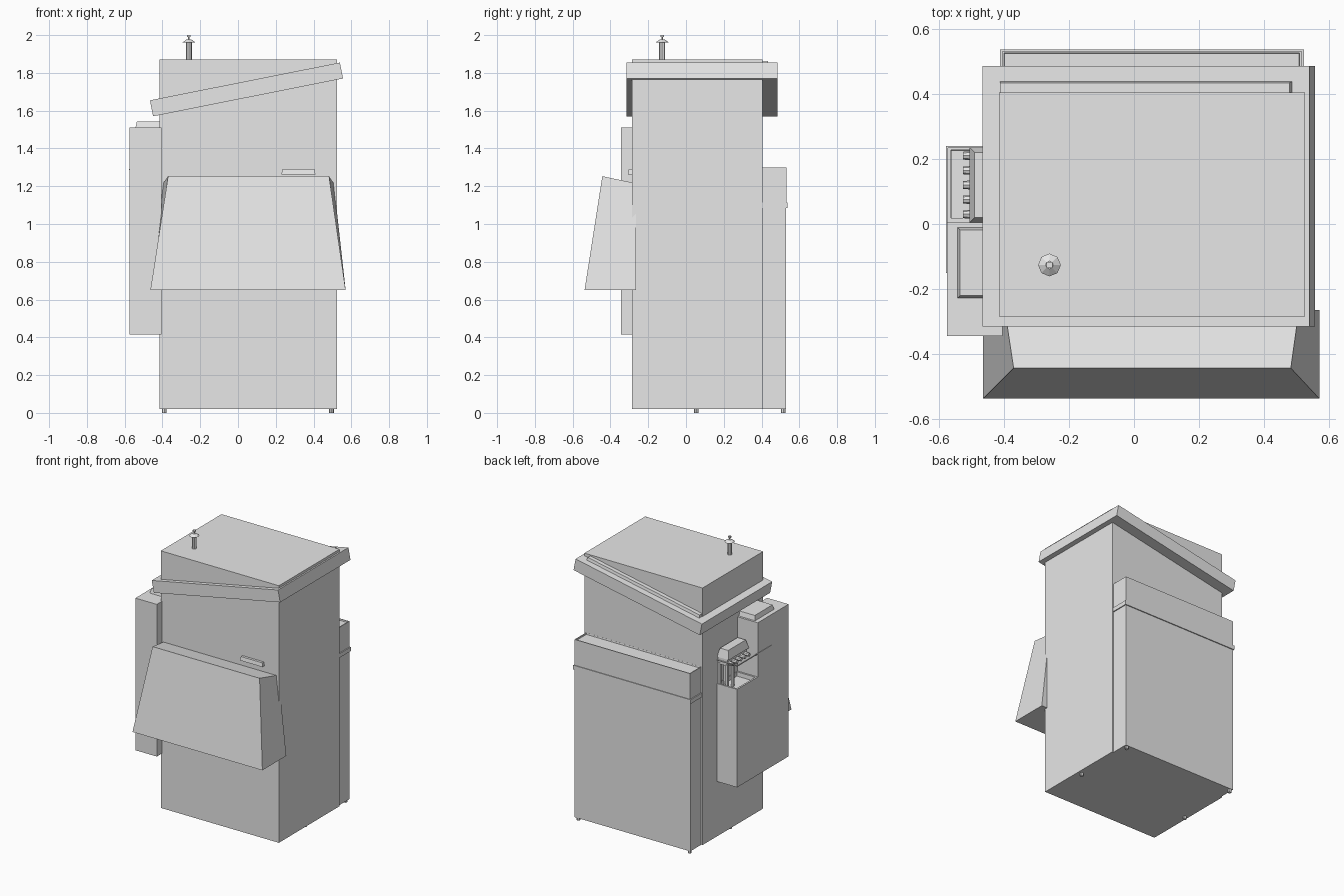
import bpy, bmesh, math
from mathutils import Vector, Matrix

cube = bpy.data.objects.get("Cube")
if cube:
    bpy.data.objects.remove(cube, do_unlink=True)

grey = bpy.data.materials.new("light grey")
grey.use_nodes = True
grey.diffuse_color = (0.8, 0.8, 0.8, 1)
grey.node_tree.nodes["Principled BSDF"].inputs["Base Color"].default_value = (0.8, 0.8, 0.8, 1)


def finish(name, bm):
    bmesh.ops.recalc_face_normals(bm, faces=bm.faces)
    mesh = bpy.data.meshes.new(name)
    bm.to_mesh(mesh)
    bm.free()
    mesh.materials.append(grey)
    ob = bpy.data.objects.new(name, mesh)
    bpy.context.collection.objects.link(ob)
    return ob


def box(name, x, y, z, taper=0.0, tray=None):
    """Box from ranges; taper shrinks the top, tray = (rim, depth) sinks it."""
    bm = bmesh.new()
    bmesh.ops.create_cube(bm, size=1)
    mid = Vector((sum(x) / 2, sum(y) / 2, sum(z) / 2))
    size = Vector((x[1] - x[0], y[1] - y[0], z[1] - z[0]))
    for v in bm.verts:
        shrink = 2 * taper if v.co.z > 0 else 0
        v.co = mid + Vector((v.co.x * (size.x - shrink), v.co.y * (size.y - shrink), v.co.z * size.z))
    if tray:
        bm.normal_update()
        top = max(bm.faces, key=lambda f: f.calc_center_median().z)
        bmesh.ops.inset_region(bm, faces=[top], thickness=tray[0])
        bmesh.ops.inset_region(bm, faces=[top], thickness=0.002, depth=-tray[1])
    return finish(name, bm)


def cone(name, at, r1, r2, height, sides=8, turn=None):
    bm = bmesh.new()
    bmesh.ops.create_cone(bm, cap_ends=True, segments=sides, radius1=r1, radius2=r2, depth=height)
    if turn:
        bmesh.ops.transform(bm, matrix=turn, verts=bm.verts)
    bmesh.ops.translate(bm, vec=at, verts=bm.verts)
    return finish(name, bm)


def tilt(ob, pivot, angle):
    ob.data.transform(Matrix.Translation(pivot) @ Matrix.Rotation(angle, 4, 'Y'))


# Main cabinet
box("cabinet_body", (-0.415, 0.525), (-0.285, 0.405), (0.02, 1.87))

# Slanted collar around the top, with a low ridge behind the cabinet
slope = -math.radians(11.25)
pivot = Vector((0.045, 0.085, 1.7125))
collar = box("slanted_collar", (-0.5125, 0.5125), (-0.4, 0.4), (-0.043, 0.043))
tilt(collar, pivot, slope)
ridge = box("collar_ridge", (-0.46, 0.46), (0.25, 0.355), (0.03, 0.063), 0.006)
tilt(ridge, pivot, slope)

# Flared chute on the front
bm = bmesh.new()
rings = []
for y, z, half, mid in ((-0.265, 0.65, 0.517, 0.053), (-0.537, 0.65, 0.517, 0.053),
                        (-0.443, 1.253, 0.426, 0.056), (-0.265, 1.215, 0.452, 0.055)):
    rings.append([bm.verts.new((mid + s * half, y, z)) for s in (-1, 1)])
for i in range(4):
    a, b = rings[i], rings[(i + 1) % 4]
    bm.faces.new((a[0], a[1], b[1], b[0]))
for side in (0, 1):
    bm.faces.new([r[side] for r in rings])
finish("front_chute", bm)
box("front_handle", (0.23, 0.41), (-0.308, -0.28), (1.263, 1.29), 0.005)

# Rear compartment: lower door, lip and upper part with a rimmed top
box("rear_lower_box", (-0.405, 0.515), (0.40, 0.53), (0.02, 1.085))
box("rear_lip", (-0.412, 0.522), (0.40, 0.537), (1.085, 1.115))
box("rear_upper_box", (-0.405, 0.515), (0.40, 0.532), (1.115, 1.30), 0.0, (0.008, 0.01))

# Side unit: tall part with a cap, lower part with an open tray
box("side_tall_box", (-0.575, -0.405), (-0.345, 0.005), (0.415, 1.51))
box("side_cap", (-0.543, -0.405), (-0.228, -0.01), (1.51, 1.543), 0.008)
box("side_low_box", (-0.575, -0.405), (0.005, 0.24), (0.415, 1.12), 0.0, (0.018, 0.03))

# Dispenser in the opening: hood, posts, nozzles and a thin rail
box("dispenser_hood", (-0.505, -0.41), (0.005, 0.235), (1.31, 1.37), 0.015)
box("dispenser_bar", (-0.49, -0.41), (0.01, 0.23), (1.26, 1.31))
for i, x in enumerate((-0.485, -0.425)):
    for j, y in enumerate((0.16, 0.225)):
        box(f"dispenser_post_{i}_{j}", (x - 0.008, x + 0.008), (y - 0.008, y + 0.008), (1.09, 1.27))
for i in range(5):
    cone(f"nozzle_{i}", (-0.5, 0.03 + 0.045 * i, 1.275), 0.016, 0.012, 0.05,
         turn=Matrix.Rotation(-math.pi / 2, 4, 'Y'))
box("thin_rail", (-0.578, -0.572), (-0.15, 0.24), (1.285, 1.291))
box("rail_arm", (-0.575, -0.41), (0.234, 0.24), (1.285, 1.291))

# Roof vent
vx, vy = -0.26, -0.126
cone("vent_post", (vx, vy, 1.915), 0.016, 0.016, 0.1)
cone("vent_cap", (vx, vy, 1.969), 0.035, 0.012, 0.016)
cone("vent_stem", (vx, vy, 1.982), 0.004, 0.004, 0.02, 4)
box("vent_tip", (vx - 0.009, vx + 0.009), (vy - 0.009, vy + 0.009), (1.99, 2.0))

# Feet
for side, x in (("right", -0.39), ("left", 0.495)):
    for place, y in (("middle", 0.055), ("back", 0.515)):
        cone(f"foot_{place}_{side}", (x, y, 0.0125), 0.012, 0.012, 0.025)
